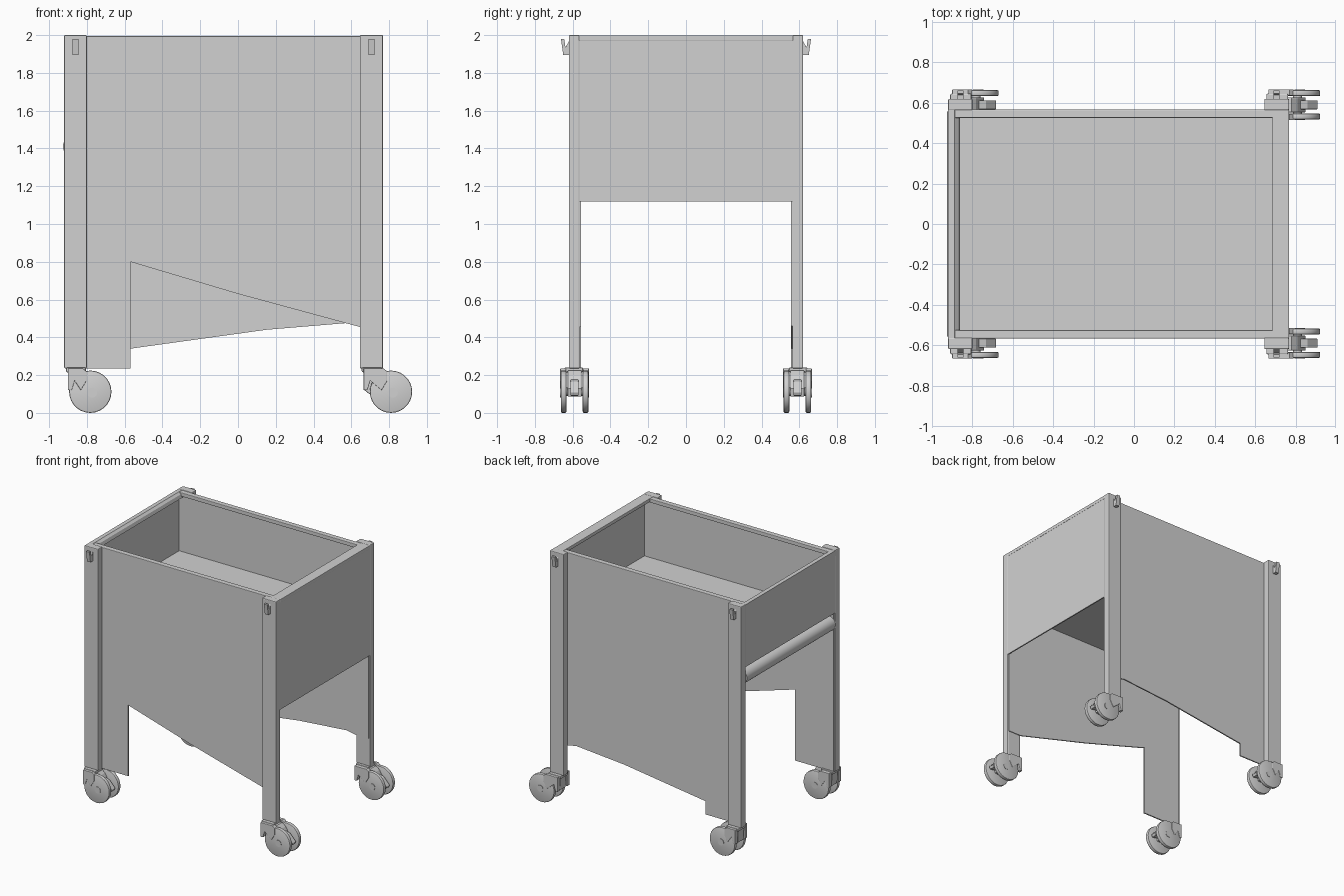
import bpy, bmesh, math
from mathutils import Vector

if "Cube" in bpy.data.objects:
    bpy.data.objects.remove(bpy.data.objects["Cube"], do_unlink=True)

steel = bpy.data.materials.new("grey_steel")
steel.use_nodes = True
grey = (0.64, 0.64, 0.64, 1)
steel.diffuse_color = grey
steel.node_tree.nodes["Principled BSDF"].inputs["Base Color"].default_value = grey


def finish(bm, name, bevel=0, smooth=False):
    """Turn a bmesh into a steel object, with optional rounded edges."""
    bmesh.ops.recalc_face_normals(bm, faces=bm.faces)
    if bevel:
        sharp = [e for e in bm.edges if e.calc_face_angle(0) > 0.9]
        bmesh.ops.bevel(bm, geom=sharp, offset=bevel, segments=2,
                        profile=0.5, affect='EDGES')
    mesh = bpy.data.meshes.new(name)
    bm.to_mesh(mesh)
    bm.free()
    mesh.materials.append(steel)
    ob = bpy.data.objects.new(name, mesh)
    bpy.context.collection.objects.link(ob)
    if smooth:
        bpy.ops.object.select_all(action='DESELECT')
        ob.select_set(True)
        bpy.context.view_layer.objects.active = ob
        bpy.ops.object.shade_smooth_by_angle(angle=math.radians(35))
    return ob


def box(name, x, y, z, bevel=0):
    """Box from (low, high) pairs."""
    bm = bmesh.new()
    bmesh.ops.create_cube(bm, size=1)
    for v in bm.verts:
        v.co = Vector([(a + b) / 2 + c * (b - a) for (a, b), c in zip((x, y, z), v.co)])
    return finish(bm, name, bevel)


def prism(name, points, axis, low, high, bevel=0):
    """Extrude a closed profile along x or y."""
    bm = bmesh.new()
    place = (lambda u, w: (low, u, w)) if axis == 'X' else (lambda u, w: (u, low, w))
    face = bm.faces.new([bm.verts.new(place(u, w)) for u, w in points])
    step = Vector((high - low, 0, 0)) if axis == 'X' else Vector((0, high - low, 0))
    new = bmesh.ops.extrude_face_region(bm, geom=[face])["geom"]
    bmesh.ops.translate(bm, vec=step, verts=[g for g in new if isinstance(g, bmesh.types.BMVert)])
    return finish(bm, name, bevel)


def rod(name, centre, radius, length, sides=28, bevel=0):
    """Cylinder lying along y."""
    bm = bmesh.new()
    bmesh.ops.create_cone(bm, cap_ends=True, segments=sides,
                          radius1=radius, radius2=radius, depth=length)
    for v in bm.verts:
        v.co = Vector((v.co.x, -v.co.z, v.co.y)) + Vector(centre)
    return finish(bm, name, bevel, smooth=True)


def span(side, near, far):
    """Range along y, mirrored for the chosen side."""
    return tuple(sorted((side * near, side * far)))


LEFT, RIGHT, SKIN, FOOT, FLOOR = -0.92, 0.768, 0.567, 0.235, 1.51

# Long side sheets with cut-away lower edges
front_edge = [(-0.57, 0.80), (0.0, 0.63), (0.645, 0.455)]
back_edge = [(-0.57, 0.34), (0.15, 0.44), (0.57, 0.475), (0.645, 0.46)]
for name, side, edge in (("front_sheet", -1, front_edge), ("back_sheet", 1, back_edge)):
    outline = [(LEFT + 0.01, 1.99), (LEFT + 0.01, FOOT), (-0.57, FOOT)] + edge
    outline += [(RIGHT - 0.01, edge[-1][1]), (RIGHT - 0.01, 1.99)]
    prism(name, outline, 'Y', *span(side, SKIN - 0.01, SKIN))

# End sheets: deep on one end, shallow on the other
box("deep_end_sheet", (RIGHT - 0.012, RIGHT - 0.002), (-SKIN, SKIN), (1.12, 1.995))
box("shallow_end_sheet", (LEFT + 0.002, LEFT + 0.012), (-SKIN, SKIN), (FLOOR - 0.01, 1.99))

# Floor of the open bin
box("bin_floor", (LEFT + 0.008, RIGHT - 0.008), (0.005 - SKIN, SKIN - 0.005),
    (FLOOR - 0.012, FLOOR))

# Top rim
for side in (-1, 1):
    box("side_rim", (LEFT + 0.01, RIGHT - 0.01), span(side, 0.525, SKIN), (1.965, 1.995), 0.004)
box("right_rim", (0.685, RIGHT), (-SKIN, SKIN), (1.97, 1.998), 0.004)
rolled = [(LEFT, 1.997), (-0.888, 1.997), (-0.87, 1.982), (-0.862, 1.955), (LEFT, 1.955)]
prism("left_rim", rolled, 'Y', -SKIN, SKIN)

# Push bar under the shallow end
rod("push_bar", (-0.87, 0, 1.41), 0.057, 2 * SKIN - 0.02)

# Legs, hooks and casters at the four corners
wheel_height = 0.112
for side in (-1, 1):
    for x0, x1, wheel_x in ((LEFT, -0.80, -0.782), (0.645, RIGHT, 0.81)):
        mid = (x0 + x1) / 2
        cy = side * 0.59
        box("leg", (x0, x1), span(side, SKIN - 0.004, 0.62), (FOOT, 2.0), 0.006)

        hook = [(0.615, 1.895), (0.65, 1.895), (0.662, 1.98), (0.645, 1.98),
                (0.638, 1.935), (0.615, 1.975)]
        prism("hook", [(side * u, w) for u, w in hook], 'X', mid - 0.015, mid + 0.015)

        # Mounting plate, axle, housing and brake pedal
        box("caster_plate", (x0 + 0.01, x1 - 0.005), span(side, 0.545, 0.645), (0.215, 0.24), 0.006)
        rod("caster_axle", (wheel_x, cy, wheel_height), 0.022, 0.13, 16)
        housing = [(x0 + 0.02, 0.22), (x0 + 0.025, 0.12), (x0 + 0.05, 0.10),
                   (wheel_x + 0.03, 0.085), (wheel_x + 0.04, 0.13),
                   (wheel_x, 0.20), (wheel_x - 0.03, 0.225)]
        prism("caster_housing", housing, 'Y', *span(side, 0.553, 0.627), 0.005)
        pedal = [(wheel_x, 0.18), (wheel_x + 0.05, 0.165), (wheel_x + 0.1, 0.11),
                 (wheel_x + 0.09, 0.09), (wheel_x + 0.03, 0.1)]
        prism("brake_pedal", pedal, 'Y', *span(side, 0.568, 0.612), 0.004)

        # Twin wheels with hubs and side hoods
        for way in (-1, 1):
            wy = cy + way * 0.058
            rod("caster_wheel", (wheel_x, wy, wheel_height), 0.112, 0.03, 28, 0.007)
            rod("wheel_hub", (wheel_x + 0.01, wy + way * 0.011, wheel_height - 0.005), 0.026, 0.014, 16)
            hood = [(x0 + 0.02, 0.235), (x0 + 0.02, 0.12), (x0 + 0.04, 0.12),
                    (x0 + 0.055, 0.17), (wheel_x - 0.05, 0.12), (wheel_x - 0.02, 0.17),
                    (wheel_x - 0.02, 0.22), (wheel_x - 0.04, 0.235)]
            edge = sorted((cy + way * 0.045, cy + way * 0.076))
            prism("caster_hood", hood, 'Y', *edge, 0.003)
